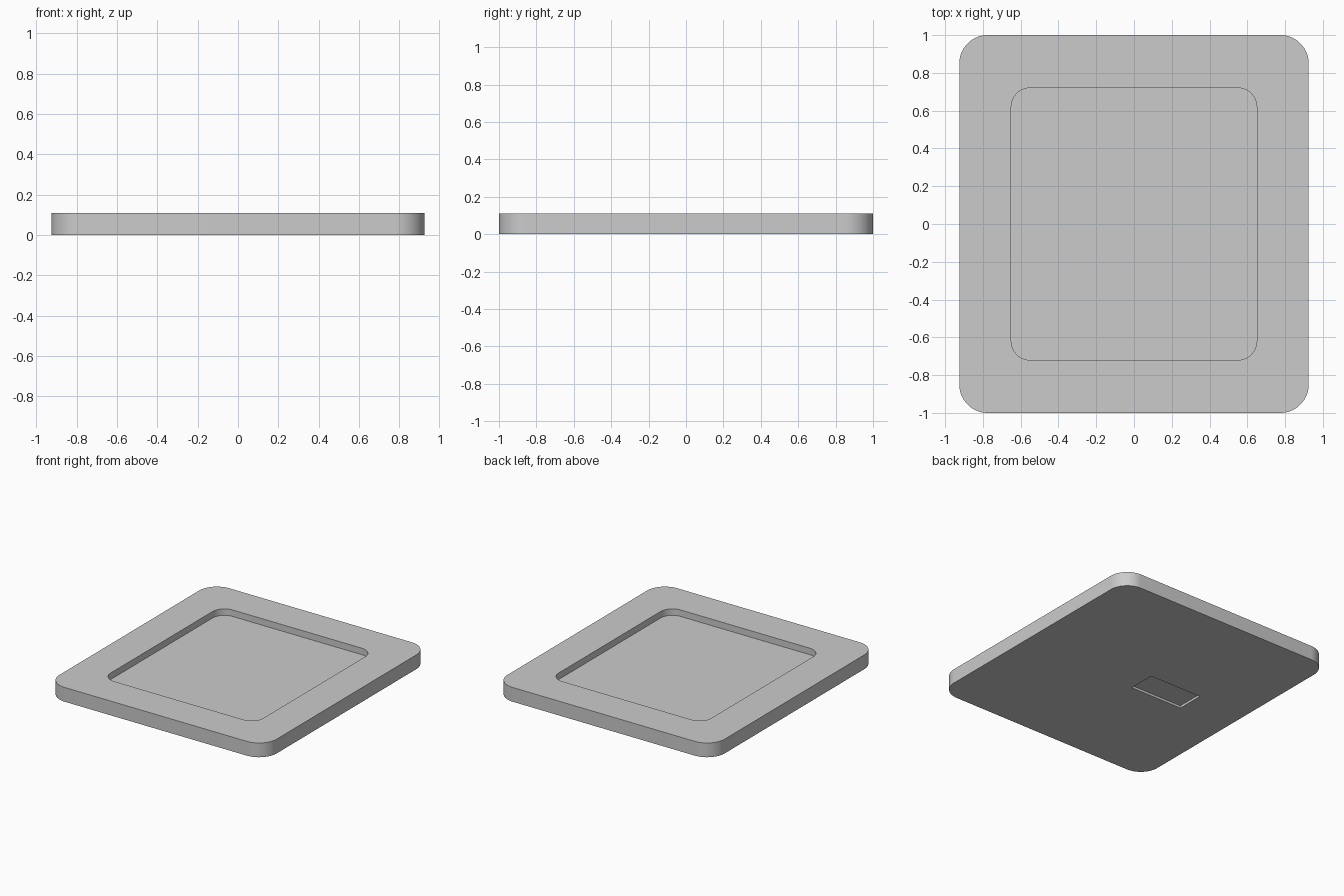
import bpy, bmesh
from math import sin, cos, pi

cube = bpy.data.objects.get("Cube")
if cube:
    bpy.data.objects.remove(cube, do_unlink=True)

# Light grey finish
grey = bpy.data.materials.new("light_grey")
grey.use_nodes = True
color = (0.6, 0.6, 0.6, 1)
grey.diffuse_color = color
grey.node_tree.nodes["Principled BSDF"].inputs["Base Color"].default_value = color

STEPS = 16  # segments per rounded corner


def rounded_loop(bm, half_x, half_y, radius, z, center_x=0):
    """Ring of vertices round a rectangle with rounded corners."""
    ring = []
    for corner, (sx, sy) in enumerate([(1, 1), (-1, 1), (-1, -1), (1, -1)]):
        for i in range(STEPS + 1):
            a = (corner + i / STEPS) * pi / 2
            ring.append(bm.verts.new((
                center_x + sx * (half_x - radius) + radius * cos(a),
                sy * (half_y - radius) + radius * sin(a), z)))
    return ring


HEIGHT, RECESS, POCKET = 0.11, 0.05, 0.018
bm = bmesh.new()
loops = [
    # Shallow recess in the top
    rounded_loop(bm, 0.65, 0.72, 0.1, HEIGHT - RECESS),
    rounded_loop(bm, 0.65, 0.72, 0.1, HEIGHT),
    # Outer wall
    rounded_loop(bm, 0.925, 1, 0.15, HEIGHT),
    rounded_loop(bm, 0.925, 1, 0.15, 0),
    # Square-cornered pocket in the underside
    rounded_loop(bm, 0.22, 0.105, 0, 0, -0.29),
    rounded_loop(bm, 0.22, 0.105, 0, POCKET, -0.29),
]
for a, b in zip(loops, loops[1:]):
    for i in range(len(a)):
        j = (i + 1) % len(a)
        bm.faces.new((a[i], b[i], b[j], a[j]))
bm.faces.new(loops[0])
bm.faces.new(loops[-1])
bmesh.ops.remove_doubles(bm, verts=bm.verts, dist=0.0001)
bmesh.ops.recalc_face_normals(bm, faces=bm.faces)

mesh = bpy.data.meshes.new("tray_plate")
bm.to_mesh(mesh)
bm.free()
mesh.materials.append(grey)
plate = bpy.data.objects.new("tray_plate", mesh)
bpy.context.collection.objects.link(plate)

# Smooth corners, crisp rims
bpy.ops.object.select_all(action="DESELECT")
plate.select_set(True)
bpy.context.view_layer.objects.active = plate
bpy.ops.object.shade_smooth_by_angle(angle=pi / 6)
